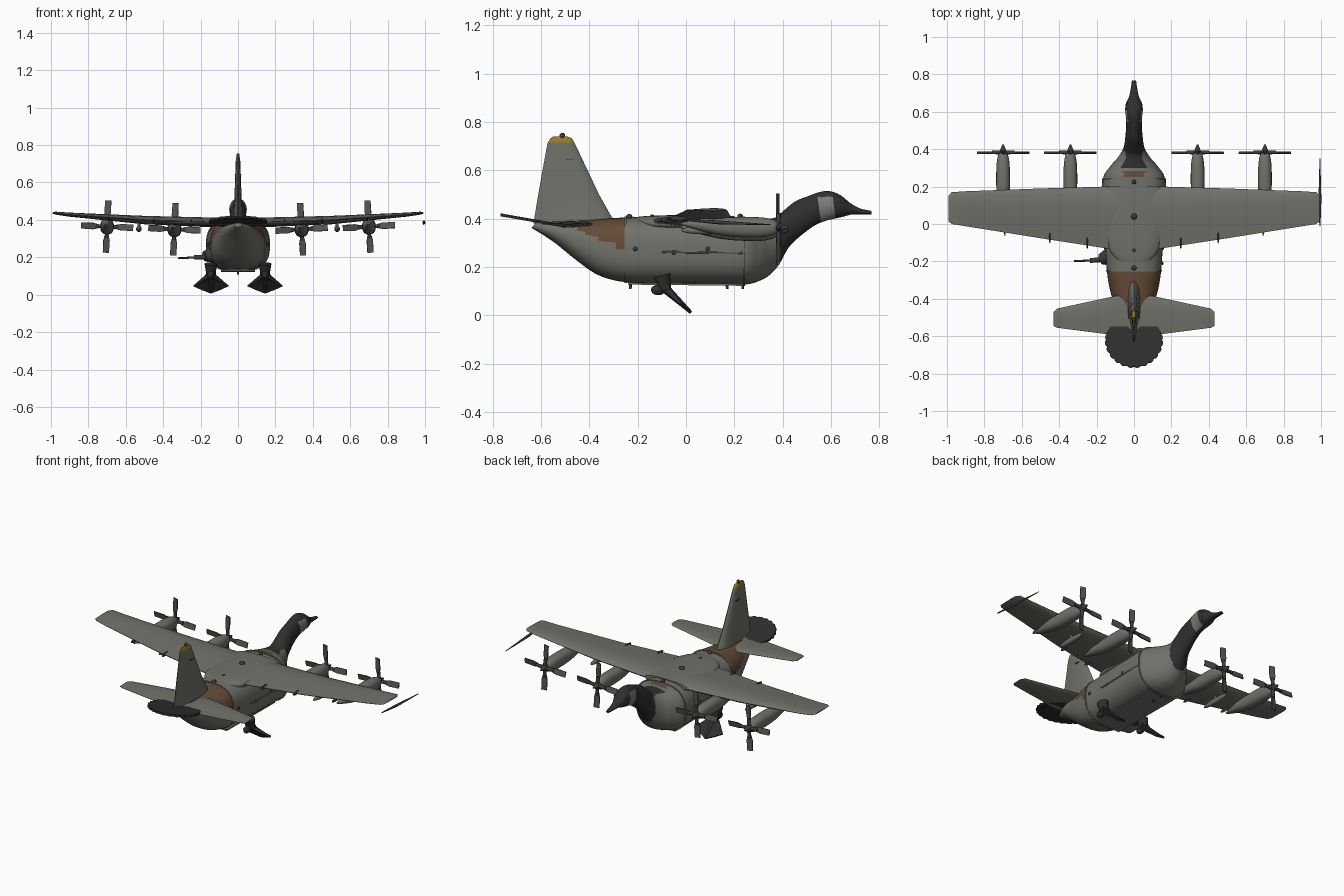
import bpy, bmesh, math
from mathutils import Vector, Matrix

if "Cube" in bpy.data.objects:
    bpy.data.objects.remove(bpy.data.objects["Cube"])


def mat(name, r, g, b):
    m = bpy.data.materials.new(name)
    m.diffuse_color = (r, g, b, 1)
    m.use_nodes = True
    m.node_tree.nodes["Principled BSDF"].inputs["Base Color"].default_value = m.diffuse_color
    return m


GREY = mat("airframe grey", 0.165, 0.165, 0.145)
DARK = mat("dark plumage", 0.028, 0.028, 0.028)
BROWN = mat("brown plumage", 0.125, 0.07, 0.038)
PALE = mat("pale cheek", 0.20, 0.20, 0.185)
YELLOW = mat("yellow fin tip", 0.33, 0.2, 0.02)
BLADE = mat("blade grey", 0.09, 0.09, 0.085)
METAL = mat("dark metal", 0.045, 0.045, 0.045)


def finish(name, bm, mats, rule=None, smooth=True):
    bmesh.ops.recalc_face_normals(bm, faces=bm.faces[:])
    if rule:
        for f in bm.faces:
            f.material_index = rule(f.calc_center_median())
    me = bpy.data.meshes.new(name)
    bm.to_mesh(me)
    bm.free()
    ob = bpy.data.objects.new(name, me)
    bpy.context.collection.objects.link(ob)
    for m in mats:
        me.materials.append(m)
    if smooth:
        bpy.ops.object.select_all(action='DESELECT')
        ob.select_set(True)
        bpy.context.view_layer.objects.active = ob
        bpy.ops.object.shade_smooth_by_angle(angle=math.radians(40))
    return ob


def skin(bm, rings):
    rows = [[bm.verts.new(p) for p in r] for r in rings]
    n = len(rows[0])
    for a, b in zip(rows, rows[1:]):
        for i in range(n):
            bm.faces.new((a[i], a[(i + 1) % n], b[(i + 1) % n], b[i]))
    bm.faces.new(rows[0])
    bm.faces.new(rows[-1])


def catmull(rows, steps):
    out = []
    for i in range(len(rows) - 1):
        p = [rows[max(0, min(len(rows) - 1, i + k))] for k in (-1, 0, 1, 2)]
        for s in range(steps):
            t = s / steps
            out.append([0.5 * (2 * b + (c - a) * t + (2 * a - 5 * b + 4 * c - d) * t * t
                               + (3 * b - a - 3 * c + d) * t ** 3) for a, b, c, d in zip(*p)])
    return out + [rows[-1]]


def loft(name, stations, mats, rule=None, x=0, steps=4, n=24):
    # station: top y, top z, bottom y, bottom z, half width, roundness power
    rings = []
    for ty, tz, by, bz, hw, p in catmull(stations, steps):
        ring = []
        for k in range(n):
            a = 2 * math.pi * k / n
            c, s = math.cos(a), math.sin(a)
            u = math.copysign(abs(c) ** (2 / p), c)
            v = 0.5 + 0.5 * math.copysign(abs(s) ** (2 / p), s)
            ring.append((x + hw * u, by + (ty - by) * v, bz + (tz - bz) * v))
        rings.append(ring)
    bm = bmesh.new()
    skin(bm, rings)
    return finish(name, bm, mats, rule)


FOIL = ((0, 0), (.04, .45), (.12, .8), (.3, 1), (.55, .8), (.8, .4), (1, .08))


def panel(name, ribs, mats, upright=False, rule=None):
    # rib: span position, leading y, trailing y, middle, thickness
    loop = [(t, h) for t, h in FOIL] + [(t, -h) for t, h in FOIL[:0:-1]]
    rings = []
    for s, le, te, mid, th in ribs:
        pts = [(s, le + (te - le) * t, mid + h * th / 2) for t, h in loop]
        rings.append([(q[2], q[1], q[0]) if upright else q for q in pts])
    bm = bmesh.new()
    skin(bm, rings)
    return finish(name, bm, mats, rule)


def rod(name, a, b, r1, r2, m, n=12):
    a, b = Vector(a), Vector(b)
    bm = bmesh.new()
    M = Matrix.Translation((a + b) / 2) @ (b - a).to_track_quat('Z', 'Y').to_matrix().to_4x4()
    bmesh.ops.create_cone(bm, cap_ends=True, segments=n, radius1=r1, radius2=r2,
                          depth=(b - a).length, matrix=M)
    return finish(name, bm, [m])


def blob(name, loc, size, m):
    bm = bmesh.new()
    bmesh.ops.create_uvsphere(bm, u_segments=16, v_segments=10, radius=1,
                              matrix=Matrix.Translation(loc) @ Matrix.Diagonal((*size, 1)))
    return finish(name, bm, [m])


def plate(name, pts, thick, m):
    # flat outline given thickness
    bm = bmesh.new()
    f = bm.faces.new([bm.verts.new(p) for p in pts])
    f.normal_update()
    nrm = f.normal.copy()
    top = bmesh.ops.extrude_face_region(bm, geom=[f])['geom']
    bmesh.ops.translate(bm, verts=[v for v in top if isinstance(v, bmesh.types.BMVert)], vec=nrm * thick)
    return finish(name, bm, [m], smooth=False)


# body, neck and head in one skin
def plumage(c):
    x, y, z = abs(c.x), c.y, c.z
    if y > 0.39 or (y > 0.30 and z > 0.385 and x < 0.065):
        slant = y + (z - 0.45) * 0.15
        return 3 if 0.55 < slant < 0.612 and z < 0.49 and x > 0.012 else 1
    if 0.25 < y < 0.285 and z > 0.385 and x < 0.06:
        return 2
    if -0.51 < y < -0.45 and z > 0.365:
        return 1
    if -0.45 < y < -0.25 and z > 0.27 - (y + 0.25) * 0.42:
        return 2
    return 0


loft("goose_fuselage", [
    (-.62, .385, -.64, .362, .02, 2), (-.52, .39, -.55, .305, .075, 2.1),
    (-.42, .395, -.45, .225, .105, 2.3), (-.33, .40, -.36, .165, .13, 2.5),
    (-.25, .405, -.25, .137, .145, 2.7), (-.1, .408, -.1, .132, .155, 2.7),
    (.1, .408, .1, .13, .163, 2.7), (.24, .405, .24, .127, .166, 2.6),
    (.30, .40, .31, .145, .13, 2.3), (.335, .40, .35, .17, .097, 2.1),
    (.37, .405, .385, .21, .072, 2), (.395, .425, .425, .28, .055, 2),
    (.45, .47, .47, .325, .047, 2), (.51, .495, .53, .37, .042, 2),
    (.56, .512, .575, .39, .043, 2), (.60, .513, .615, .40, .047, 2),
    (.64, .497, .65, .408, .043, 2), (.68, .465, .685, .417, .026, 2),
    (.72, .443, .72, .418, .018, 2), (.768, .432, .768, .417, .011, 2)],
    [GREY, DARK, BROWN, PALE], plumage, steps=8, n=48)

# raised frames around the fuselage ends
for nm, y, hw, b in (("rear_frame", -.25, .149, .133), ("front_frame", .24, .171, .122)):
    loft(nm, [(y - .004, .409, y - .004, b, hw, 2.7), (y + .004, .409, y + .004, b, hw, 2.7)],
         [GREY], steps=1, n=48)

# belly panel and rear side door edges
plate("belly_panel", [(-.09, -.24, .127), (.09, -.24, .127), (.09, .235, .122), (-.09, .235, .122)], .008, GREY)

# wing
half = [(.15, .2, -.13, .387, .052), (.5, .19, -.076, .399, .045), (.9, .175, -.012, .428, .022),
        (.975, .17, .0, .436, .016), (.992, .15, .015, .437, .006)]
panel("wing", [(-h[0], *h[1:]) for h in half[::-1]] + [(0, .2, -.13, .387, .054)] + half, [GREY])
loft("wing_fairing", [(-.22, .405, -.22, .38, .05, 2.2), (-.13, .413, -.13, .35, .135, 2.4),
                      (.1, .416, .1, .35, .16, 2.4), (.2, .411, .2, .36, .14, 2.4)], [GREY], n=32)

# tailplane, fin with yellow tip
tp = [(.1, -.385, -.595, .378, .024), (.41, -.452, -.555, .382, .012), (.43, -.47, -.545, .382, .005)]
panel("tailplane", [(-h[0], *h[1:]) for h in tp[::-1]] + tp, [GREY])
panel("fin", [(.38, -.29, -.632, 0, .07), (.42, -.315, -.625, 0, .055), (.5, -.36, -.612, 0, .04),
              (.69, -.45, -.578, 0, .026), (.715, -.462, -.572, 0, .024), (.732, -.472, -.562, 0, .02),
              (.74, -.49, -.55, 0, .01)], [GREY, YELLOW], True, lambda c: 1 if c.z > .715 else 0)
blob("fin_beacon", (0, -.512, .742), (.009, .012, .014), METAL)
plate("fin_aerial", [(-.02, -.495, .642), (.02, -.495, .642), (.02, -.465, .642), (-.02, -.465, .642)], .004, METAL)

# fan of tail feathers with scalloped edge, sloping up to the rear
fan = []
for k in range(96):
    a = 2 * math.pi * k / 96
    rear = math.sin(a) < 0.1
    r = .157 - (.008 * (1 - abs(math.sin(a * 12))) if rear else 0)
    w = r if rear else r * (1 - .2 * math.sin(a))
    y = -.62 + r * .96 * math.sin(a)
    fan.append((w * math.cos(a), y, .356 - (y + .46) * .175))
plate("tail_feathers", fan, .012, DARK)

# engines with four-bladed propellers
for side, sx in (("right", 1), ("left", -1)):
    for pos, ax, dz in (("inner", .34, 0), ("outer", .70, .014)):
        tag, x, cz = side + "_" + pos, sx * ax, .35 + dz
        loft(tag + "_nacelle", [
            (-.02, cz + .02, -.02, cz + .01, .01, 2), (.08, cz + .038, .08, cz - .02, .03, 2.2),
            (.18, cz + .042, .18, cz - .038, .036, 2.4), (.3, cz + .042, .3, cz - .042, .036, 2.4),
            (.355, cz + .034, .355, cz - .034, .03, 2.2), (.376, cz + .024, .376, cz - .024, .023, 2)],
            [GREY], x=x)
        rod(tag + "_spinner", (x, .37, cz), (x, .425, cz), .026, .004, METAL, 20)
        for k in range(4):
            a = math.radians(90 * k + 3 * sx)
            d, w = Vector((math.cos(a), 0, math.sin(a))), Vector((-math.sin(a), .25, math.cos(a)))
            o = Vector((x, .383, cz))
            rod(f"{tag}_blade_root_{k}", o, o + d * .06, .012, .009, METAL)
            plate(f"{tag}_blade_{k}", [o + d * r + w * s for r, s in
                  ((.045, -.010), (.075, -.017), (.14, -.016), (.14, .016), (.075, .017), (.045, .010))],
                  .006, BLADE)
    # underwing pods
    blob(side + "_wing_pod", (sx * .53, .08, .352), (.015, .1, .017), GREY)
    rod(side + "_pod_pylon", (sx * .53, .08, .36), (sx * .53, .08, .395), .008, .008, GREY)
    # flap hinge fairings
    for i, (hx, hy) in enumerate(((.69, -.03), (.25, -.10), (.45, -.07))):
        blob(f"{side}_flap_hinge_{i}", (sx * hx, hy, .385 + hx * .025), (.005, .035, .012), METAL)
    # legs and webbed feet
    cx = sx * .145
    rod(side + "_leg", (cx, -.10, .165), (cx, -.085, .105), .034, .024, DARK)
    blob(side + "_heel", (cx, -.115, .105), (.018, .03, .022), DARK)
    outline = [(.024, -.09, .135), (.028, -.07, .10), (.055, -.04, .065), (.094, -.022, .045),
               (.05, -.003, .025), (0, .016, .006)]
    foot = [(cx + px, y, z) for px, y, z in outline] + [(cx - px, y, z) for px, y, z in outline[-2::-1]]
    plate(side + "_webbed_foot", foot, .01, DARK)
    rod(side + "_middle_toe", (cx, -.09, .115), (cx, .02, .012), .02, .007, DARK)
    for t, px in (("outer", .09), ("inner", -.09)):
        rod(f"{side}_{t}_toe", (cx, -.08, .11), (cx + px, -.02, .046), .016, .005, DARK)
    # eyes
    blob(side + "_eye", (sx * .038, .645, .468), (.005, .007, .007), METAL)
    # small windows on the side
    for i, (y, z) in enumerate(((-.21, .275), (.09, .275), (-.05, .26))):
        blob(f"{side}_port_{i}", (sx * (.152 + .03 * (y + .2)), y, z), (.006, .009, .009), METAL)
    # side rail
    rod(side + "_side_rail", (sx * .157, -.1, .262), (sx * .167, .24, .258), .004, .004, GREY, 8)

# side gun on the left
rod("gun_mount", (-.13, -.17, .215), (-.18, -.19, .205), .045, .028, METAL)
rod("gun_body", (-.16, -.19, .2), (-.235, -.195, .2), .013, .013, METAL)
rod("gun_barrel", (-.22, -.195, .2), (-.32, -.198, .195), .006, .005, METAL)

# slender probe beyond the right wing tip
rod("tip_probe_front", (.994, .13, .385), (.994, .35, .375), .008, .002, METAL)
rod("tip_probe_rear", (.994, .13, .385), (.994, -.01, .395), .008, .003, METAL)

# domes and aerials on the spine
for i, (y, z, r) in enumerate(((.04, .416, .016), (.225, .41, .012), (-.235, .408, .013), (-.14, .41, .009))):
    blob(f"spine_dome_{i}", (0, y, z), (r, r, r * .9), METAL)
for i, y in enumerate((-.23, .17, .235)):
    rod(f"belly_aerial_{i}", (0, y, .13), (0, y, .108), .006, .005, METAL)
